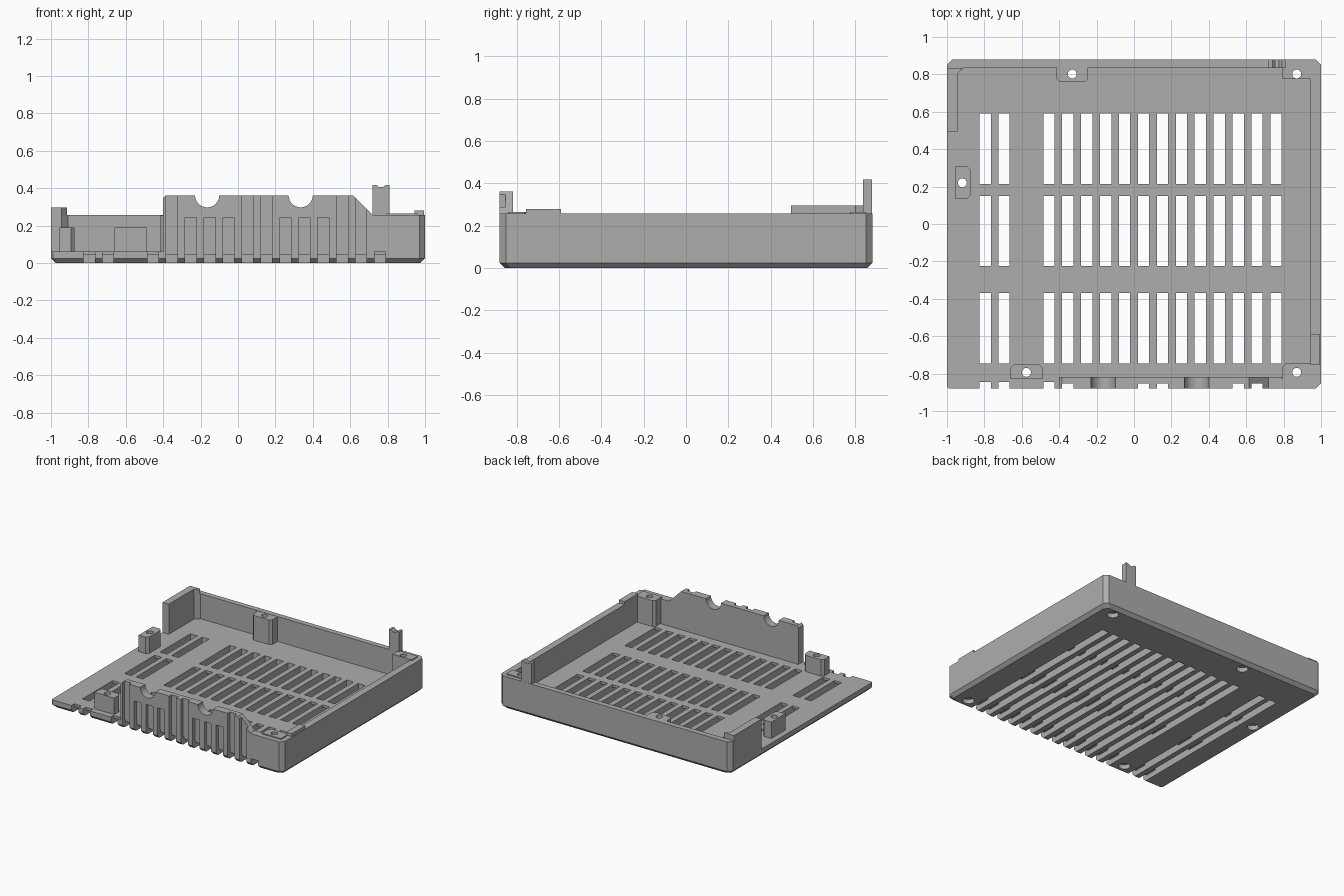
import bpy, bmesh, math

if "Cube" in bpy.data.objects:
    bpy.data.objects.remove(bpy.data.objects["Cube"])

FLOOR, RIM = 0.062, 0.257
grey = bpy.data.materials.new("light_grey")
grey.diffuse_color = (0.42, 0.42, 0.42, 1)
grey.use_nodes = True
grey.node_tree.nodes["Principled BSDF"].inputs["Base Color"].default_value = grey.diffuse_color


def finish(name, bm):
    bmesh.ops.recalc_face_normals(bm, faces=bm.faces)
    me = bpy.data.meshes.new(name)
    bm.to_mesh(me)
    bm.free()
    me.materials.append(grey)
    ob = bpy.data.objects.new(name, me)
    bpy.context.collection.objects.link(ob)
    return ob


def add_prism(bm, pts, vec):
    """Extrude a closed outline of 3D points along vec."""
    a = [bm.verts.new(p) for p in pts]
    b = [bm.verts.new([p[i] + vec[i] for i in range(3)]) for p in pts]
    n = len(a)
    bm.faces.new(a)
    bm.faces.new(b[::-1])
    for i in range(n):
        bm.faces.new((a[i], b[i], b[(i + 1) % n], a[(i + 1) % n]))


def add_box(bm, x0, x1, y0, y1, z0, z1):
    add_prism(bm, [(x0, y0, z0), (x1, y0, z0), (x1, y1, z0), (x0, y1, z0)], (0, 0, z1 - z0))


def boxes(name, items):
    bm = bmesh.new()
    for it in items:
        add_box(bm, *it)
    return finish(name, bm)


def cylinders(name, places, r, z0, z1):
    bm = bmesh.new()
    for x, y in places:
        add_prism(bm, [(x + r * math.cos(i * math.tau / 20), y + r * math.sin(i * math.tau / 20), z0)
                       for i in range(20)], (0, 0, z1 - z0))
    return finish(name, bm)


def cut(ob, cutter):
    m = ob.modifiers.new("cut", 'BOOLEAN')
    m.operation, m.solver, m.object = 'DIFFERENCE', 'EXACT', cutter
    bpy.context.view_layer.objects.active = ob
    bpy.ops.object.modifier_apply(modifier=m.name)


# Tray: outline block with chamfered corners and bottom edge
def outline(i, z):
    x, y, cr, cl = 1 - i, 0.88 - i, 0.03, 0.01
    return [(-x + cl, -y, z), (x - cr, -y, z), (x, -y + cr, z), (x, y - cr, z), (x - cr, y, z),
            (-x + cr, y, z), (-x, y - cr, z), (-x, -y + cl, z)]


bm = bmesh.new()
rings = [[bm.verts.new(p) for p in outline(i, z)] for i, z in ((0.025, 0), (0, 0.025), (0, RIM))]
bm.faces.new(rings[0])
bm.faces.new(rings[-1])
for a, b in zip(rings, rings[1:]):
    for i in range(8):
        j = (i + 1) % 8
        bm.faces.new((a[i], a[j], b[j], b[i]))
tray = finish("tray", bm)

# Cavity, leaving the left side and front edge open
bm = bmesh.new()
add_prism(bm, [(-1.1, -1, FLOOR), (0.79, -1, FLOOR), (0.79, -0.83, FLOOR), (0.945, -0.83, FLOOR),
               (0.945, 0.838, FLOOR), (-0.91, 0.838, FLOOR), (-0.945, 0.803, FLOOR),
               (-0.945, 0.495, FLOOR), (-1.1, 0.495, FLOOR)], (0, 0, 1))
cavity = finish("cavity_cutter", bm)

# Front panel: sloped shoulder and two round cable notches
profile = [(-0.4, FLOOR), (0.79, FLOOR), (0.79, RIM), (0.72, RIM), (0.615, 0.362)]
for cx in (0.335, -0.165):
    profile += [(cx + 0.065 * math.cos(t), 0.362 - 0.065 * math.sin(t))
                for t in (k * math.pi / 12 for k in range(13))]
profile += [(-0.385, 0.362), (-0.4, 0.347)]
bm = bmesh.new()
add_prism(bm, [(x, -0.88, z) for x, z in profile], (0, 0.062, 0))
panel = finish("front_panel", bm)

# Vent columns: slots through the floor, grooves below and up the front
cols = [-0.795, -0.695] + [-0.455 + 0.1012 * i for i in range(13)]
rows = [(0.215, 0.59), (-0.225, 0.15), (-0.745, -0.37)]
W = 0.03
slots = boxes("slot_cutter", [(x - W, x + W, a, b, -0.1, 0.15) for x in cols for a, b in rows])
grooves = boxes("groove_cutter", [(x - W, x + W, -1, 0.59, -0.1, 0.042) for x in cols])
edge = boxes("edge_cutter", [(x - W, x + W, -1, -0.845, -0.1, 0.1) for x in cols])
under_notch = {4, 5, 6, 9, 10, 11}
front = boxes("front_cutter", [(x - W, x + W, -1, -0.852, 0, 0.243 if i in under_notch else 0.5)
                               for i, x in enumerate(cols[:-1]) if i > 2])

# Screw posts (x0, x1, y0, y1, top) and their holes
posts_at = [(0.795, 0.96, 0.775, 0.85, 0.265), (0.795, 0.96, -0.84, -0.745, 0.265),
            (-0.415, -0.245, 0.76, 0.85, 0.255), (-0.66, -0.49, -0.83, -0.75, 0.19),
            (-0.955, -0.875, 0.135, 0.31, 0.19)]
holes_at = [(0.87, 0.802), (0.87, -0.793), (-0.33, 0.802), (-0.575, -0.793), (-0.918, 0.22)]
bm = bmesh.new()
for n, (x0, x1, y0, y1, top) in enumerate(posts_at):
    c = 0.018
    if n == 4:    # side post: chamfers face inwards (+x)
        pts = [(x0, y0), (x1 - c, y0), (x1, y0 + c), (x1, y1 - c), (x1 - c, y1), (x0, y1)]
    elif n == 2:  # back post: chamfers face the front
        pts = [(x0 + c, y0), (x1 - c, y0), (x1, y0 + c), (x1, y1), (x0, y1), (x0, y0 + c)]
    elif n == 0:
        pts = [(x0, y0), (x1, y0), (x1, y1), (x0, y1)]
    else:         # front posts: chamfers face the back
        pts = [(x0, y0), (x1, y0), (x1, y1 - c), (x1 - c, y1), (x0 + c, y1), (x0, y1 - c)]
    add_prism(bm, [(x, y, FLOOR) for x, y in pts], (0, 0, top - FLOOR))
posts = finish("screw_posts", bm)
holes = cylinders("hole_cutter", holes_at, 0.024, -0.1, 0.5)
bores = cylinders("bore_cutter", holes_at, 0.042, -0.1, 0.035)

for c in (cavity, slots, grooves, edge, holes, bores):
    cut(tray, c)
cut(panel, front)
cut(posts, holes)
for c in (cavity, slots, grooves, edge, front, holes, bores):
    bpy.data.objects.remove(c)

# Raised lip on the left wall and locating tab on the right wall
bm = bmesh.new()
add_prism(bm, [(-1, 0.495, RIM), (-0.945, 0.495, RIM), (-0.945, 0.80, RIM),
               (-0.915, 0.835, RIM), (-1, 0.835, RIM)], (0, 0, 0.04))
finish("left_lip", bm)
boxes("right_tab", [(0.945, 0.995, -0.755, -0.59, RIM, 0.28)])

# Tall back latch with a shallow dip in its top
bm = bmesh.new()
add_prism(bm, [(0.72, 0.835, FLOOR), (0.81, 0.835, FLOOR), (0.81, 0.835, 0.418), (0.79, 0.835, 0.418),
               (0.775, 0.835, 0.405), (0.755, 0.835, 0.405), (0.74, 0.835, 0.418),
               (0.72, 0.835, 0.418)], (0, 0.044, 0))
finish("back_latch", bm)
